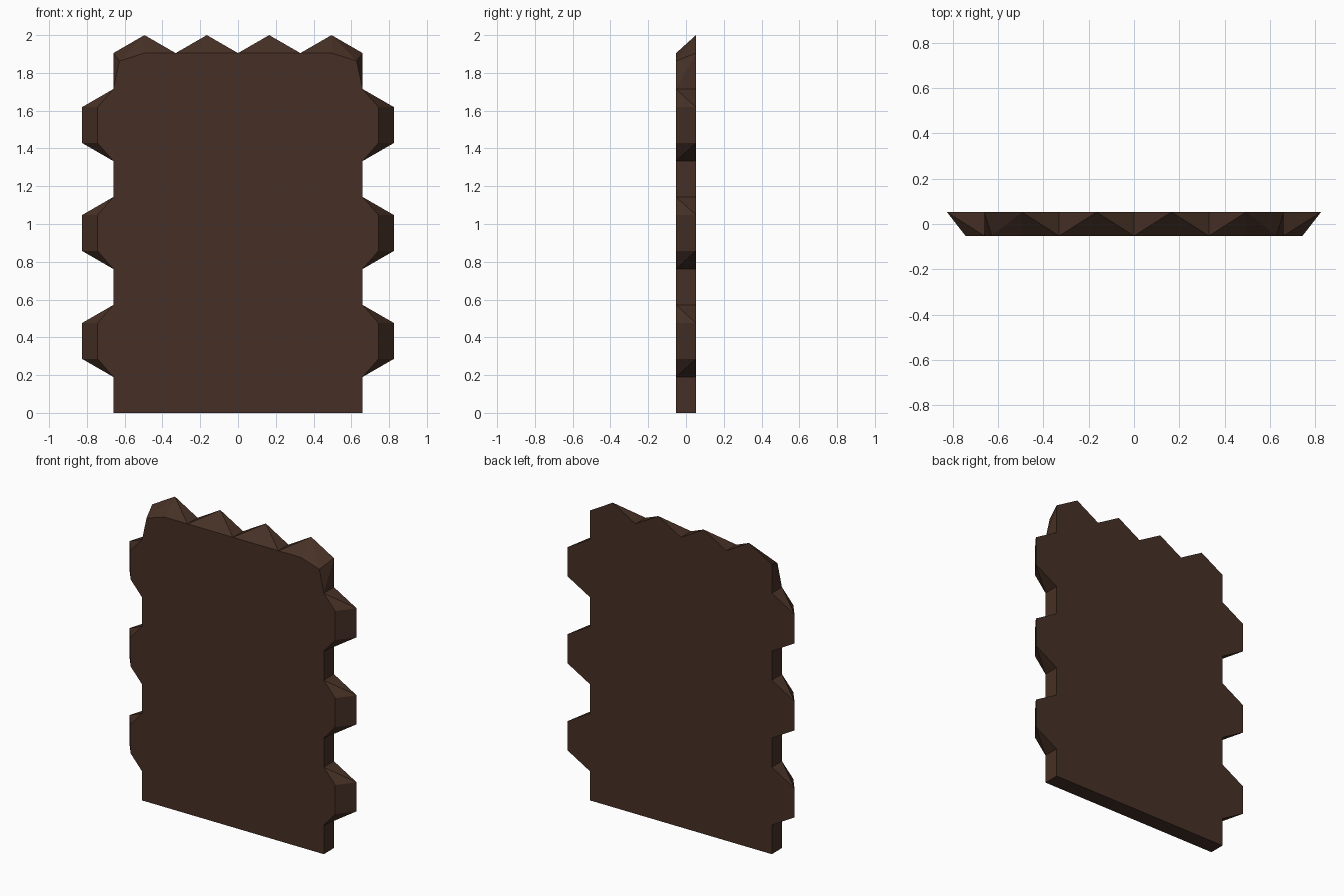
import bpy, bmesh

if "Cube" in bpy.data.objects:
    bpy.data.objects.remove(bpy.data.objects["Cube"])

W = 0.66          # half width of the panel body
S = 2 / 10.5      # side length of the hexagon pattern
D = 0.0525        # half thickness

wood = bpy.data.materials.new("dark brown")
wood.diffuse_color = (0.062, 0.030, 0.019, 1)
wood.use_nodes = True
wood.node_tree.nodes["Principled BSDF"].inputs["Base Color"].default_value = wood.diffuse_color

# Right half outline, bottom to top: (back x, back z, front x, front z)
half = [(W, 0, W, 0)]
for k in range(3):                       # three bevelled side tabs
    z = S * (1 + 3 * k)
    half += [(W, z, W, z),
             (W + 0.165, z + S / 2, W + 0.083, z + S / 2),
             (W + 0.165, z + 1.5 * S, W + 0.083, z + 1.5 * S),
             (W, z + 2 * S, W, z + 2 * S)]
top = 10 * S
half.append((W, top, 0.628, 1.863))      # bevelled upper corner
for i in range(3, 0, -1):                # sloped teeth along the top
    x = 0.165 * i
    half.append((x, 2 if i % 2 else top, x, top))

# Mirror the outline around the centre point
outline = half + [(0, top, 0, top)] + [(-a, b, -c, d) for a, b, c, d in reversed(half)]

bm = bmesh.new()
back = [bm.verts.new((a, D, b)) for a, b, c, d in outline]
front = [bm.verts.new((c, -D, d)) for a, b, c, d in outline]
bm.faces.new(back)
bm.faces.new(front[::-1])

# Rim: split each bevel from the outer back point to the inner front point
n = len(outline)
for i in range(n):
    j = (i + 1) % n
    bi, bj, fi, fj = back[i], back[j], front[i], front[j]
    si = (bi.co - fi.co).length
    sj = (bj.co - fj.co).length
    if abs(si - sj) < 1e-5:
        bm.faces.new((bi, bj, fj, fi))
    elif si > sj:
        bm.faces.new((bi, bj, fj))
        bm.faces.new((bi, fj, fi))
    else:
        bm.faces.new((bi, bj, fi))
        bm.faces.new((bj, fj, fi))
bmesh.ops.recalc_face_normals(bm, faces=bm.faces)
bmesh.ops.triangulate(bm, faces=[f for f in bm.faces if len(f.verts) > 4])

mesh = bpy.data.meshes.new("wall_panel")
bm.to_mesh(mesh)
bm.free()
mesh.materials.append(wood)
panel = bpy.data.objects.new("wall_panel", mesh)
bpy.context.collection.objects.link(panel)
